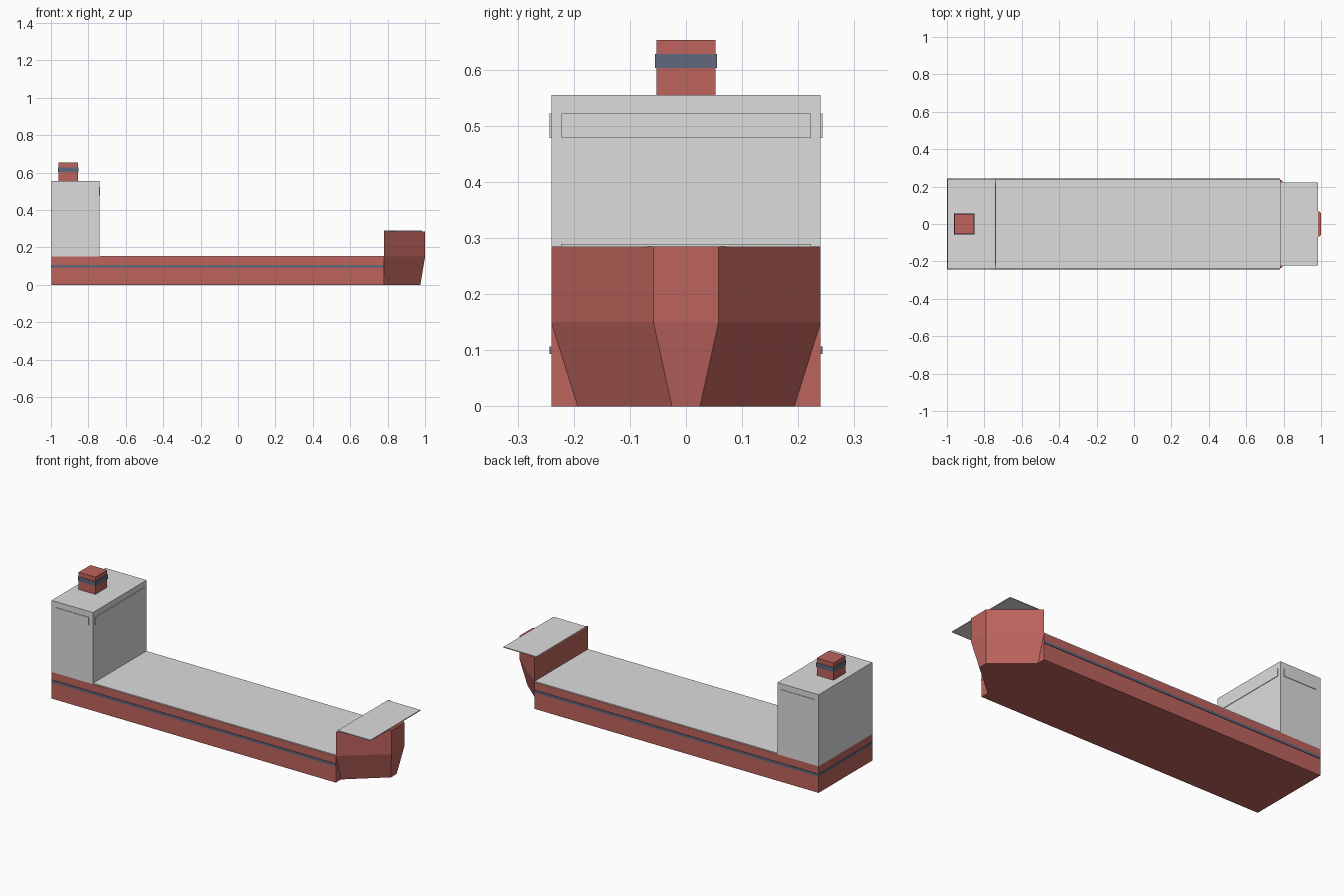
import bpy, bmesh

if "Cube" in bpy.data.objects:
    bpy.data.objects.remove(bpy.data.objects["Cube"])


def material(name, rgb):
    m = bpy.data.materials.new(name)
    m.diffuse_color = (*rgb, 1)
    m.use_nodes = True
    m.node_tree.nodes["Principled BSDF"].inputs["Base Color"].default_value = m.diffuse_color
    return m


RED = material("hull red", (0.51, 0.125, 0.11))
GREY = material("light grey", (0.72, 0.72, 0.72))
BLUE = material("slate blue", (0.12, 0.14, 0.21))


def finish(bm, name, mat):
    bmesh.ops.recalc_face_normals(bm, faces=bm.faces)
    me = bpy.data.meshes.new(name)
    bm.to_mesh(me)
    bm.free()
    me.materials.append(mat)
    ob = bpy.data.objects.new(name, me)
    bpy.context.collection.objects.link(ob)
    return ob


def box(name, mat, x, y, z):
    """Box from (low, high) pairs along each axis."""
    bm = bmesh.new()
    bmesh.ops.create_cube(bm, size=1)
    for v in bm.verts:
        v.co = [r[0] if c < 0 else r[1] for c, r in zip(v.co, (x, y, z))]
    return finish(bm, name, mat)


def loft(name, mat, rings):
    """Closed solid skinned through rings of equal point count."""
    bm = bmesh.new()
    loops = [[bm.verts.new(p) for p in ring] for ring in rings]
    bm.faces.new(loops[0])
    bm.faces.new(loops[-1])
    n = len(loops[0])
    for a, b in zip(loops, loops[1:]):
        for i in range(n):
            j = (i + 1) % n
            bm.faces.new((a[i], a[j], b[j], b[i]))
    return finish(bm, name, mat)


STERN, BOW = -0.998, 0.78
W = 0.24

# Hull and deck plate
box("hull", RED, (STERN, BOW), (-W, W), (0, 0.15))
box("deck", GREY, (-0.74, BOW), (-0.238, 0.238), (0.149, 0.155))

# Bow: trapezoid plan, tapering below the deck line
levels = [(0, 0.193, 0.975, 0.025), (0.15, W, 1.0, 0.058), (0.285, W, 1.0, 0.058)]
loft("bow", RED, [[(BOW, -wide, z), (tip, -narrow, z), (tip, narrow, z), (BOW, wide, z)]
                  for z, wide, tip, narrow in levels])
box("bow_platform", GREY, (BOW, 0.985), (-0.223, 0.223), (0.284, 0.289))

# Painted stripe along both sides and the stern
for side, name in ((-1, "right"), (1, "left")):
    box("stripe_" + name, BLUE, (STERN, BOW),
        sorted((side * W, side * 0.243)), (0.093, 0.107))
box("stripe_stern", BLUE, (-1.0, STERN), (-W, W), (0.093, 0.107))

# Bridge tower with raised window bands
box("tower", GREY, (STERN, -0.74), (-W, W), (0.15, 0.555))
for side, name in ((-1, "right"), (1, "left")):
    box("window_band_" + name, GREY, (-0.97, -0.765),
        sorted((side * W, side * 0.243)), (0.478, 0.522))
box("window_band_front", GREY, (-0.74, -0.737), (-0.222, 0.222), (0.478, 0.522))

# Funnel with painted band
box("funnel", RED, (-0.96, -0.855), (-0.0525, 0.0525), (0.55, 0.653))
box("funnel_band", BLUE, (-0.9625, -0.8525), (-0.055, 0.055), (0.603, 0.628))
